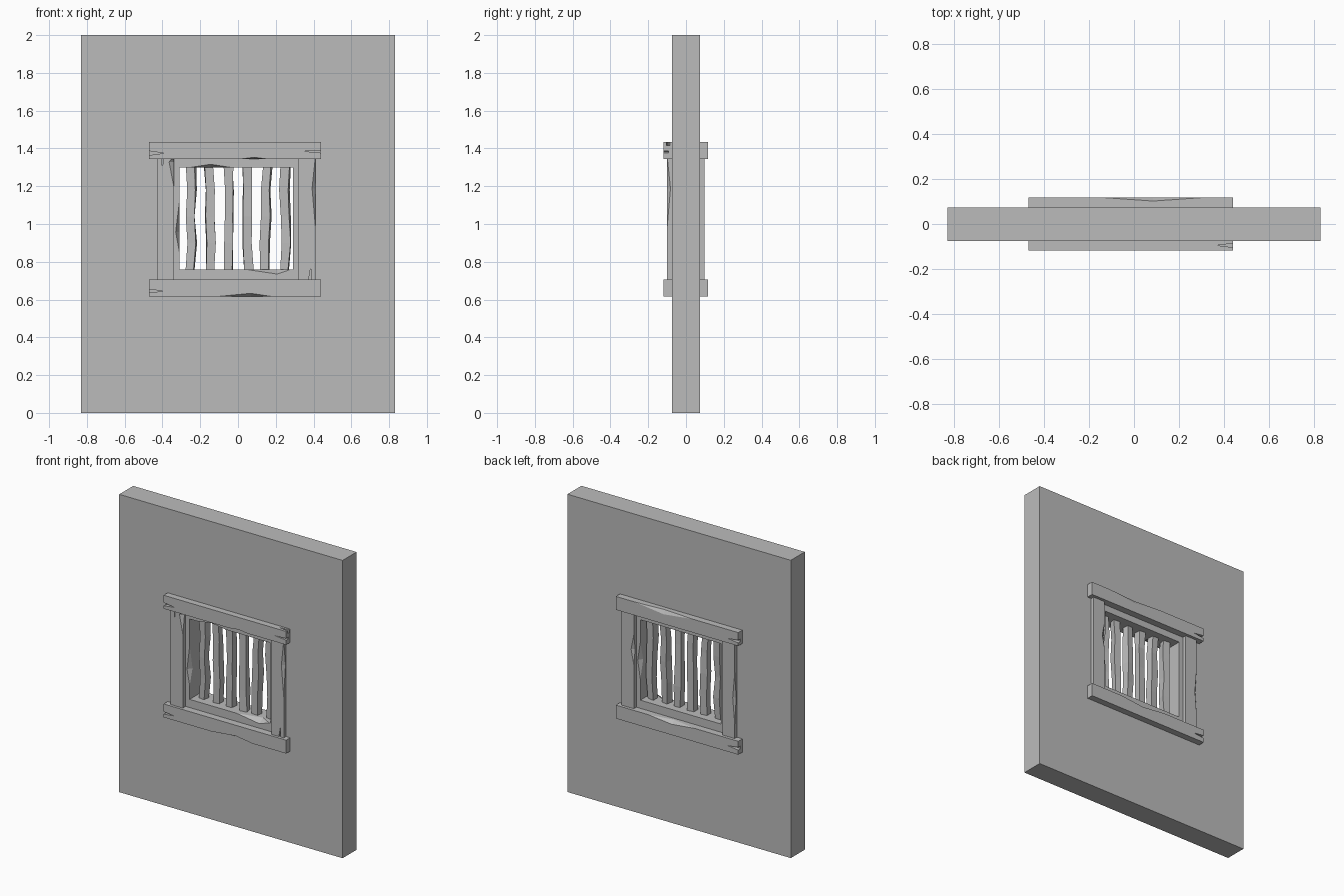
import bpy, bmesh, math, random
from mathutils import Vector

random.seed(4)
if "Cube" in bpy.data.objects:
    bpy.data.objects.remove(bpy.data.objects["Cube"])

GREY = (0.5, 0.5, 0.5, 1)
mat = bpy.data.materials.new("plain grey")
mat.use_nodes = True
mat.diffuse_color = GREY
mat.node_tree.nodes["Principled BSDF"].inputs["Base Color"].default_value = GREY


def make(name, bm):
    bmesh.ops.recalc_face_normals(bm, faces=bm.faces)
    mesh = bpy.data.meshes.new(name)
    bm.to_mesh(mesh)
    bm.free()
    mesh.materials.append(mat)
    ob = bpy.data.objects.new(name, mesh)
    bpy.context.collection.objects.link(ob)
    return ob


def hull(name, points):
    bm = bmesh.new()
    for p in points:
        bm.verts.new(p)
    bmesh.ops.convex_hull(bm, input=bm.verts)
    return make(name, bm)


def box(name, x, y, z):
    return hull(name, [(a, b, c) for a in x for b in y for c in z])


def cut(ob, cutters):
    """Subtract the cutters, bake the result and remove the helpers."""
    for c in cutters:
        c.hide_render = True
        mod = ob.modifiers.new("cut", "BOOLEAN")
        mod.operation, mod.solver, mod.object = "DIFFERENCE", "EXACT", c
    deps = bpy.context.evaluated_depsgraph_get()
    baked = bpy.data.meshes.new_from_object(ob.evaluated_get(deps))
    ob.modifiers.clear()
    ob.data = baked
    for c in cutters:
        bpy.data.objects.remove(c)


def chip(a, b, u, v, t=0.5):
    """Spindle shaved off the edge a-b, reaching u and v into its two faces."""
    a, b, u, v = map(Vector, (a, b, u, v))
    m = a.lerp(b, t)
    return hull("chip_cutter", [a, b, m + u, m + v, m - u - v])


def crack(mouth, tip, width, depth):
    """Thin wedge split running from an end face to a tip."""
    mouth, tip, w, d = map(Vector, (mouth, tip, width, depth))
    out = (mouth - tip) * 0.1
    return hull("crack_cutter", [p + s * d for s in (-1, 1)
                                 for p in (mouth + out + w, mouth + out - w, tip)])


# Wall slab with the window opening
wall = box("wall", (-0.83, 0.83), (-0.075, 0.073), (0, 2))
cut(wall, [box("opening_cutter", (-0.34, 0.32), (-1, 1), (0.705, 1.345))])

# Horizontal beams, standing proud on both sides
L, R, F, B = -0.47, 0.44, -0.118, 0.117
top = box("top_beam", (L, R), (F, B), (1.345, 1.435))
cut(top, [
    crack((L, F, 1.375), (-0.39, F, 1.375), (0, 0, 0.012), (0, 0.025, 0)),
    crack((R, F, 1.382), (0.35, F, 1.385), (0, 0, 0.006), (0, 0.025, 0)),
    crack((R, -0.095, 1.435), (0.37, -0.095, 1.435), (0, 0.01, 0), (0, 0, 0.02)),
    crack((L, B, 1.375), (-0.39, B, 1.375), (0, 0, 0.01), (0, 0.025, 0)),
    chip((-0.13, B, 1.435), (0.3, B, 1.435), (0, -0.015, 0), (0, 0, -0.025)),
    chip((0.02, F, 1.345), (0.15, F, 1.345), (0, 0.03, 0), (0, 0, 0.008)),
])
bottom = box("bottom_beam", (L, R), (F, B), (0.615, 0.705))
cut(bottom, [
    crack((L, F, 0.645), (-0.39, F, 0.645), (0, 0, 0.009), (0, 0.025, 0)),
    crack((L, B, 0.655), (-0.39, B, 0.655), (0, 0, 0.01), (0, 0.025, 0)),
    chip((-0.12, F, 0.615), (0.19, F, 0.615), (0, 0.035, 0), (0, 0, 0.018), 0.6),
    chip((-0.15, B, 0.705), (0.2, B, 0.705), (0, -0.03, 0), (0, 0, -0.018)),
])

# Upright posts
PF, PB = -0.1, 0.097
right_post = box("right_post", (-0.43, -0.34), (PF, PB), (0.705, 1.345))
cut(right_post, [
    crack((-0.4, PF, 1.345), (-0.4, PF, 1.3), (0.005, 0, 0), (0, 0.012, 0)),
    chip((-0.34, PF, 1.2), (-0.34, PF, 1.36), (-0.025, 0, 0), (0, 0.018, 0), 0.8),
    chip((-0.43, PB, 0.8), (-0.43, PB, 1.15), (0.015, 0, 0), (0, -0.015, 0)),
])
left_post = box("left_post", (0.32, 0.41), (PF, PB), (0.705, 1.345))
cut(left_post, [
    crack((0.38, PF, 0.705), (0.385, PF, 0.77), (0.007, 0, 0), (0, 0.012, 0)),
    chip((0.41, PF, 0.98), (0.41, PF, 1.36), (-0.018, 0, 0), (0, 0.018, 0), 0.55),
    chip((0.32, PB, 1.0), (0.32, PB, 1.2), (0.02, 0, 0), (0, -0.015, 0)),
])

# Boards lining the opening
D = 0.07
head = box("head_board", (-0.34, 0.32), (-D, D), (1.3, 1.345))
cut(head, [chip((-0.25, -D, 1.3), (-0.04, -D, 1.3), (0, 0.04, 0), (0, 0, 0.016))])
sill = box("sill_board", (-0.34, 0.32), (-D, D), (0.705, 0.76))
cut(sill, [chip((0.04, -D, 0.76), (0.28, -D, 0.76), (0, 0.04, 0), (0, 0, -0.025), 0.7)])
side = box("right_side_board", (-0.34, -0.31), (-D, D), (0.76, 1.3))
cut(side, [chip((-0.31, -D, 0.85), (-0.31, -D, 1.12), (-0.02, 0, 0), (0, 0.03, 0), 0.4)])
side = box("left_side_board", (0.29, 0.32), (-D, D), (0.76, 1.3))
cut(side, [chip((0.29, D, 0.9), (0.29, D, 1.15), (0.02, 0, 0), (0, -0.03, 0))])


def bar(name, x):
    """Rough-hewn square bar with slightly wandering rings."""
    bm = bmesh.new()
    rings, turn = [], math.radians(45 + random.uniform(-12, 12))
    for z in (0.75, 0.9, 1.04, 1.18, 1.31):
        dx = x + random.uniform(-0.007, 0.007)
        rings.append([])
        for k in range(4):
            r = 0.033 + random.uniform(-0.005, 0.004)
            a = turn + k * math.pi / 2
            rings[-1].append(bm.verts.new((dx + r * math.cos(a), r * math.sin(a), z)))
    for lo, hi in zip(rings, rings[1:]):
        for k in range(4):
            n = (k + 1) % 4
            bm.faces.new((lo[k], lo[n], hi[n], hi[k]))
    bm.faces.new(rings[0])
    bm.faces.new(rings[-1])
    make(name, bm)


# Six window bars
for i in range(6):
    bar(f"window_bar_{i + 1}", -0.25 + i * 0.1)
